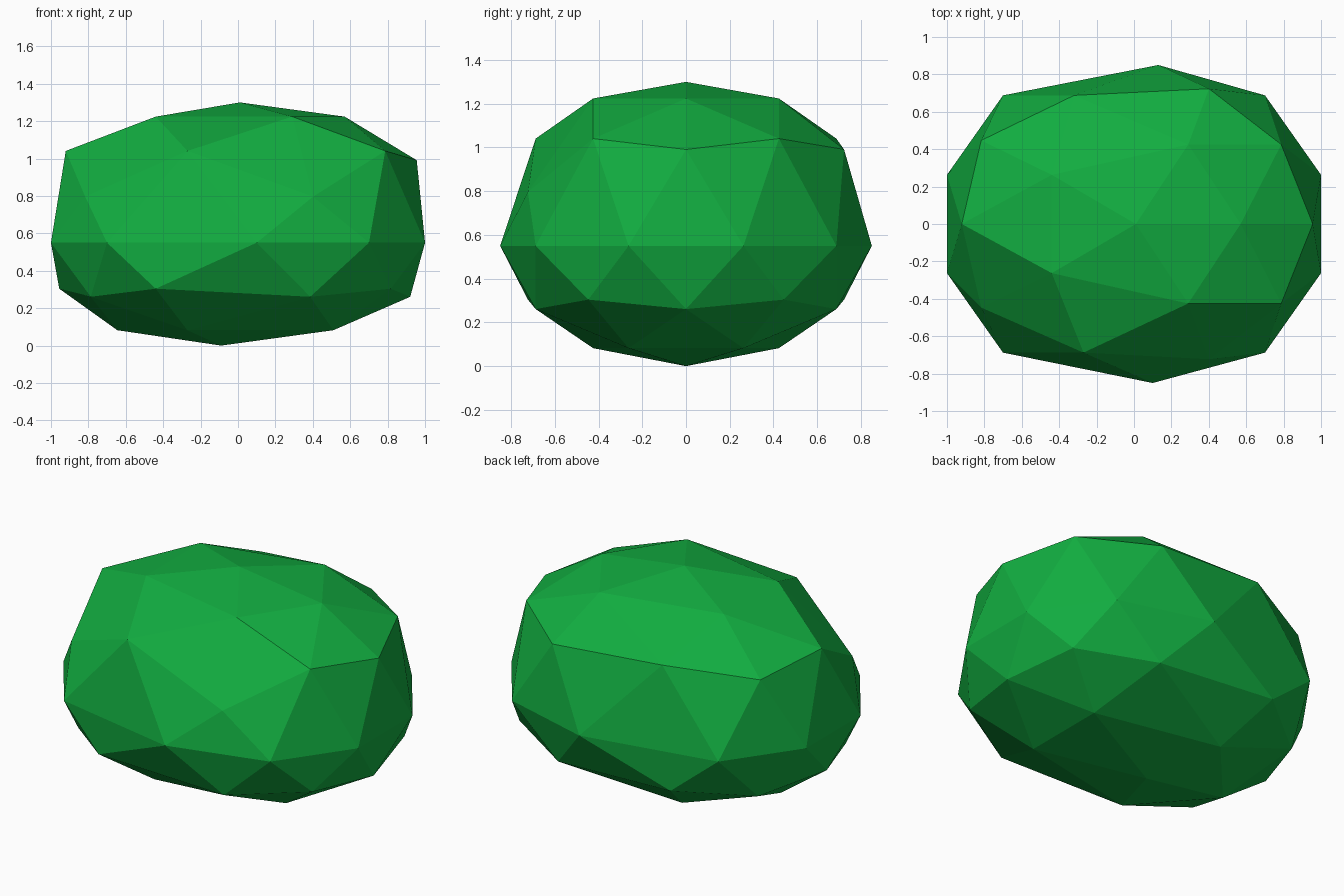
import bpy, bmesh, math

if "Cube" in bpy.data.objects:
    bpy.data.objects.remove(bpy.data.objects["Cube"])

green = bpy.data.materials.new("leaf_green")
green.diffuse_color = (0.006, 0.42, 0.052, 1)
green.use_nodes = True
green.node_tree.nodes["Principled BSDF"].inputs["Base Color"].default_value = green.diffuse_color

# Faceted boulder / bush: a low-poly sphere squared off along x,
# with a fuller, flatter top half
bm = bmesh.new()
bmesh.ops.create_icosphere(bm, subdivisions=2, radius=1)

# Hand-nudged x positions: (sphere position) -> final x
nudges = [
    ((0, 0, 1), 0.01), ((0, 0, -1), -0.09),
    ((0, 1, 0), 0.13), ((0, -1, 0), 0.10),
    ((0.526, 0, 0.851), 0.57),
    ((-0.425, 0.309, 0.851), -0.44), ((-0.425, -0.309, 0.851), -0.44),
    ((0.162, 0.5, 0.851), 0.29), ((0.162, -0.5, 0.851), 0.29),
    ((-0.263, 0.809, 0.526), -0.32), ((-0.263, -0.809, 0.526), -0.27),
    ((-0.276, -0.851, -0.447), -0.44),
    ((0.425, 0.309, -0.851), 0.51), ((0.425, -0.309, -0.851), 0.51),
]

for v in bm.verts:
    p = v.co.normalized()
    x = math.copysign((abs(p.x) / 0.951) ** 0.74, p.x)
    for q, nx in nudges:
        if sum((a - b) ** 2 for a, b in zip(p, q)) < 0.01:
            x = nx
    # Two front shoulder corners stay low; the rest of the top is puffed up
    low_shoulder = 0.3 < p.z < 0.49 and p.y < -0.2
    if p.z < 0.01 or low_shoulder:
        z = 0.55 + 0.55 * p.z
    else:
        z = 0.55 + 0.75 * p.z ** 0.66
    v.co = (x, 0.85 * p.y, z)

bmesh.ops.recalc_face_normals(bm, faces=bm.faces)
mesh = bpy.data.meshes.new("faceted_body")
bm.to_mesh(mesh)
bm.free()
mesh.materials.append(green)
body = bpy.data.objects.new("faceted_body", mesh)
bpy.context.collection.objects.link(body)
